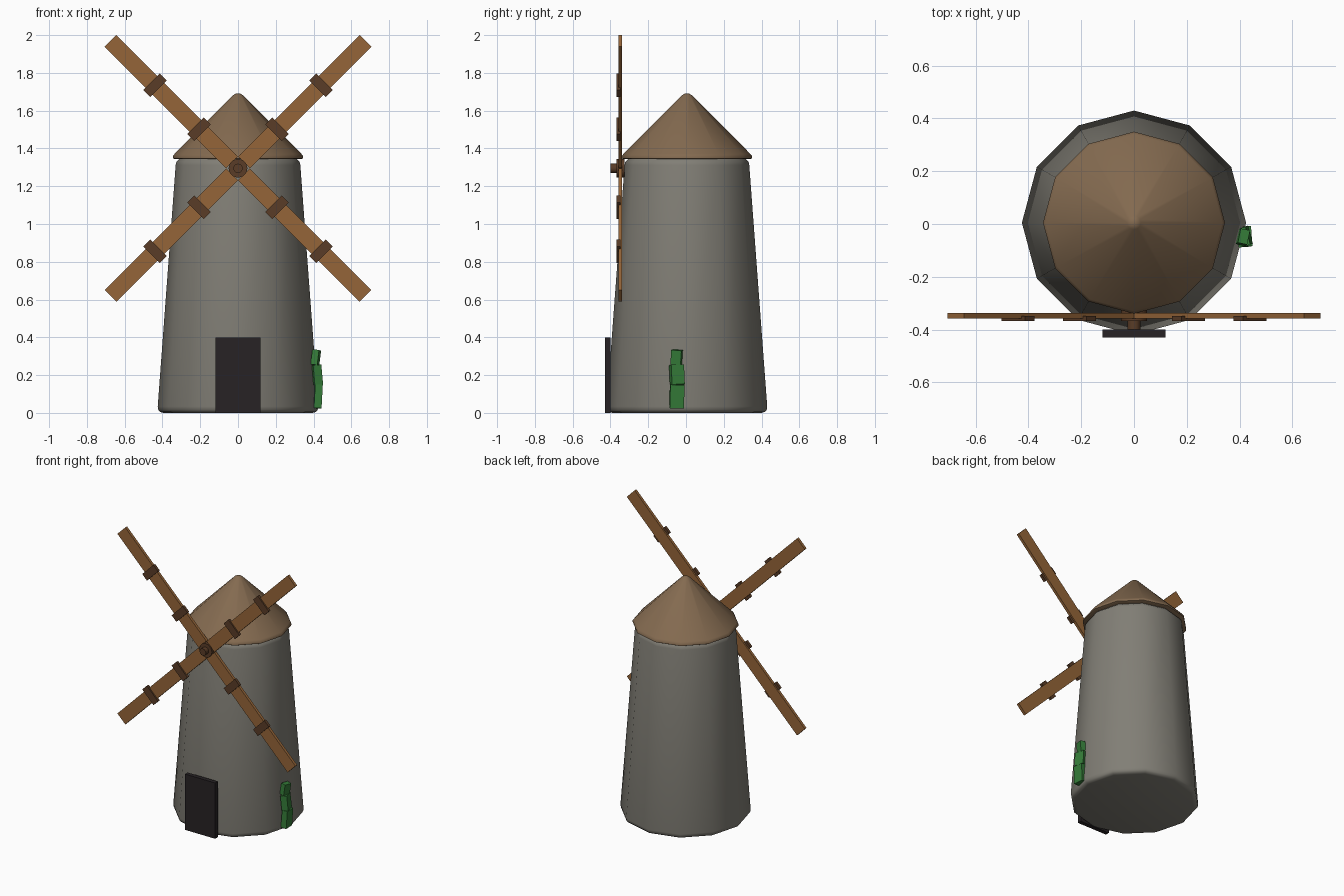
import bpy, bmesh
from math import radians, sin, cos, pi
from mathutils import Matrix, Vector

if "Cube" in bpy.data.objects:
    bpy.data.objects.remove(bpy.data.objects["Cube"])

CY = 0.005      # tower axis in y
HUB_Z = 1.295   # sail axis height


def material(name, rgb):
    m = bpy.data.materials.new(name)
    m.diffuse_color = (*rgb, 1)
    m.use_nodes = True
    m.node_tree.nodes["Principled BSDF"].inputs["Base Color"].default_value = m.diffuse_color
    return m


STONE = material("stone", (0.22, 0.21, 0.18))
THATCH = material("thatch", (0.23, 0.145, 0.08))
WOOD = material("wood", (0.30, 0.13, 0.04))
DARK_WOOD = material("dark_wood", (0.10, 0.045, 0.02))
DOOR = material("door_paint", (0.02, 0.016, 0.018))
LEAF = material("leaf", (0.035, 0.2, 0.04))


def finish(name, bm, mat, smooth=False):
    bmesh.ops.recalc_face_normals(bm, faces=bm.faces)
    me = bpy.data.meshes.new(name)
    bm.to_mesh(me)
    bm.free()
    me.materials.append(mat)
    ob = bpy.data.objects.new(name, me)
    bpy.context.collection.objects.link(ob)
    if smooth:
        bpy.ops.object.select_all(action='DESELECT')
        ob.select_set(True)
        bpy.context.view_layer.objects.active = ob
        bpy.ops.object.shade_smooth_by_angle(angle=radians(40))
    return ob


def lathe(name, profile, mat, sides=12, matrix=Matrix()):
    """Closed solid of revolution from (radius, height) points."""
    bm = bmesh.new()
    rings = [[bm.verts.new(matrix @ Vector((r * cos(2 * pi * i / sides), r * sin(2 * pi * i / sides), z)))
              for i in range(sides)] for r, z in profile]
    for a, b in zip(rings, rings[1:]):
        for i in range(sides):
            j = (i + 1) % sides
            bm.faces.new((a[i], a[j], b[j], b[i]))
    bm.faces.new(rings[0])
    bm.faces.new(rings[-1])
    return finish(name, bm, mat, True)


def box(name, size, matrix, mat):
    bm = bmesh.new()
    bmesh.ops.create_cube(bm, size=1, matrix=matrix @ Matrix.Diagonal((*size, 1)))
    return finish(name, bm, mat)


# Tapered stone tower with rounded rims, and conical roof
axis = Matrix.Translation((0, CY, 0))
lathe("tower", [(0.395, 0), (0.412, 0.005), (0.422, 0.016), (0.425, 0.034),
                (0.33, 1.312), (0.326, 1.33), (0.31, 1.345)], STONE, matrix=axis)
lathe("roof", [(0.335, 1.343), (0.345, 1.348), (0.345, 1.36), (0.335, 1.372),
               (0.026, 1.682), (0.012, 1.69)], THATCH, matrix=axis)

# Door
box("door", (0.24, 0.03, 0.40), Matrix.Translation((0, -0.415, 0.2)), DOOR)

# Hub: wide disc behind a narrow shaft, pointing to the front
hub = Matrix.Translation((0, 0, HUB_Z)) @ Matrix.Rotation(radians(90), 4, 'X')
lathe("hub", [(0.05, 0.325), (0.05, 0.367), (0.025, 0.367), (0.025, 0.40)], DARK_WOOD, matrix=hub)

# Four sails, each with two cross straps
for k in range(4):
    turn = Matrix.Translation((0, 0, HUB_Z)) @ Matrix.Rotation(radians(45 + 90 * k), 4, 'Y')
    box(f"sail_{k}", (0.91, 0.02, 0.088), turn @ Matrix.Translation((0.50, -0.348, 0)), WOOD)
    for n, r in enumerate((0.292, 0.622)):
        box(f"sail_strap_{k}_{n}", (0.052, 0.02, 0.125),
            turn @ Matrix.Translation((r, -0.358, 0)), DARK_WOOD)

# Ivy: three stacked, slightly tilted leaf clumps
for n, (loc, size, tilt, spin) in enumerate([
        ((0.423, -0.048, 0.087), (0.040, 0.075, 0.125), 3, 4),
        ((0.415, -0.048, 0.202), (0.045, 0.070, 0.105), -5, 15),
        ((0.412, -0.050, 0.293), (0.036, 0.055, 0.080), 7, -12)]):
    m = (Matrix.Translation(loc) @ Matrix.Rotation(radians(tilt), 4, 'Y')
         @ Matrix.Rotation(radians(-tilt / 2), 4, 'X') @ Matrix.Rotation(radians(spin), 4, 'Z'))
    box(f"ivy_{n}", size, m, LEAF)
